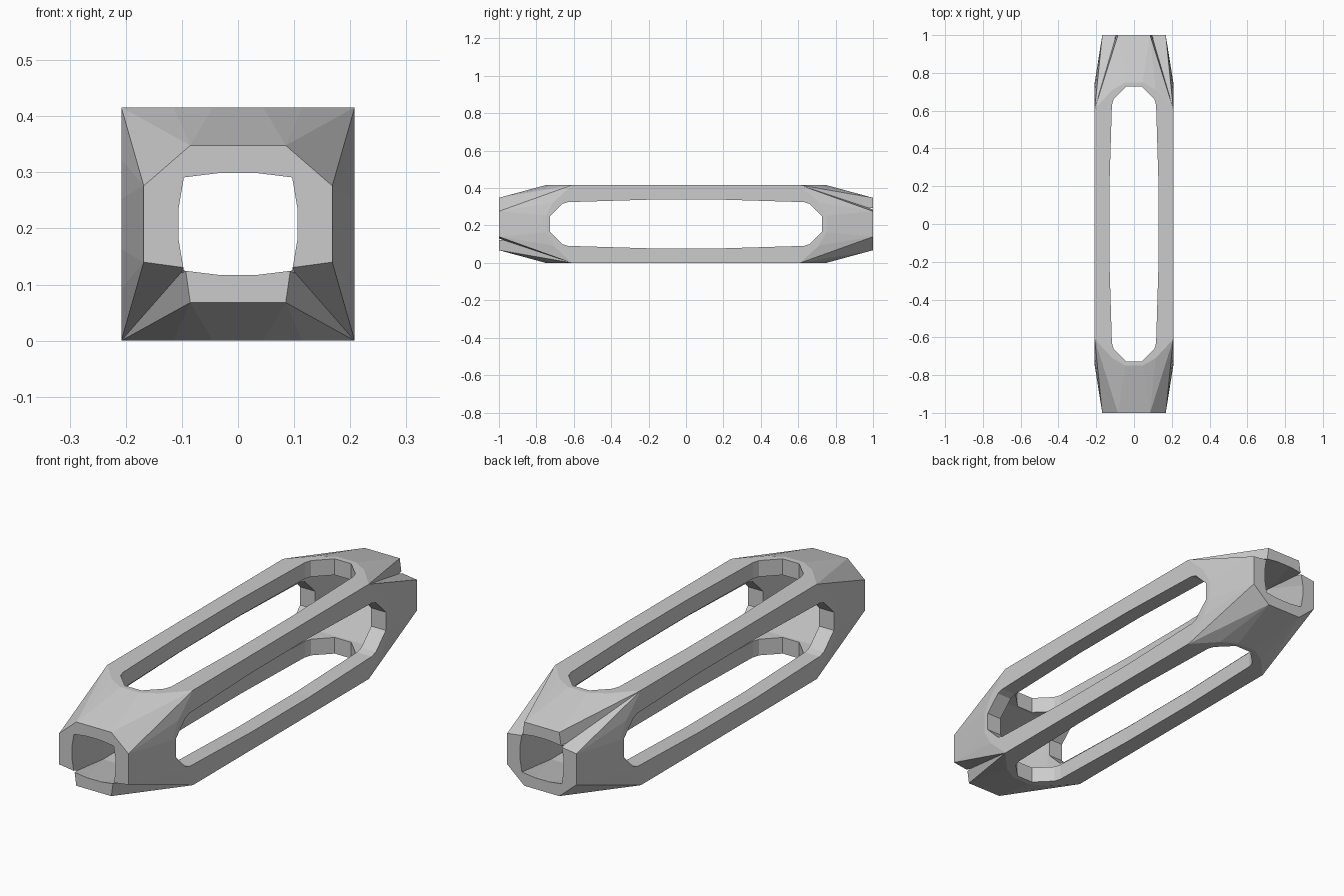
import bpy, bmesh
from mathutils import Vector

if "Cube" in bpy.data.objects:
    bpy.data.objects.remove(bpy.data.objects["Cube"])

ZC = 0.208   # centre height
H = 0.208    # half width of the square section


def hull(name, pts, cutter=False):
    """Convex solid from a few points given around the long axis."""
    bm = bmesh.new()
    for p in pts:
        bm.verts.new(p)
    res = bmesh.ops.convex_hull(bm, input=bm.verts)
    loose = [v for v in bm.verts if not v.link_faces]
    bmesh.ops.delete(bm, geom=loose, context='VERTS')
    bmesh.ops.dissolve_limit(bm, angle_limit=0.002, verts=bm.verts, edges=bm.edges)
    bmesh.ops.recalc_face_normals(bm, faces=bm.faces)
    me = bpy.data.meshes.new(name)
    bm.to_mesh(me)
    bm.free()
    ob = bpy.data.objects.new(name, me)
    bpy.context.collection.objects.link(ob)
    ob.location.z = ZC
    ob.hide_render = cutter
    return ob


def signs(pts):
    """Mirror points through all three planes."""
    return list({(x * a, y * b, z * c) for x, y, z in pts
                 for a in (1, -1) for b in (1, -1) for c in (1, -1)})


# Outer body: square bar with faceted ends tapering to an octagon
body = hull("turnbuckle_body", signs([
    (H, 0.61, H),
    (0.115, 0.71, H), (0.045, 0.75, H),
    (H, 0.71, 0.115), (H, 0.75, 0.045),
    (0.085, 1, 0.14), (0.168, 1, 0.068)]))

cutters = []

# Bore: small bulged opening at the ends widening into a square cavity
cutters.append(hull("bore_cutter", signs([
    (0.095, 1.01, 0.081), (0.03, 1.01, 0.089), (0.105, 1.01, 0.022),
    (0.137, 0.74, 0.137)]), True))

# Long slots through top/bottom and through the sides
outline = [(0.13, 0.2), (0.117, 0.63), (0.108, 0.66), (0.04, 0.728)]
cutters.append(hull("vertical_slot_cutter",
                    signs([(w, y, 0.4) for w, y in outline]), True))
cutters.append(hull("side_slot_cutter",
                    signs([(0.4, y, w) for w, y in outline]), True))

# Corner notches: lower corners at the front end, upper corners at the back
for end in (-1, 1):
    for side in (-1, 1):
        c = Vector((H, 0.61, H))
        rim = [Vector((0.168, 1, 0.068)), Vector((0.085, 1, 0.14)),
               Vector((0.094, 1, 0.078))]
        pts = [c + (p - c) * 1.03 for p in rim] + [c, Vector((0.3, 1.05, 0.3))]
        pts = [(p.x * side, p.y * end, p.z * end) for p in pts]
        cutters.append(hull("notch_cutter", pts, True))

for c in cutters:
    m = body.modifiers.new(c.name, 'BOOLEAN')
    m.operation = 'DIFFERENCE'
    m.solver = 'EXACT'
    m.object = c

# Bake the cuts and drop the helpers
bpy.context.view_layer.update()
dg = bpy.context.evaluated_depsgraph_get()
mesh = bpy.data.meshes.new_from_object(body.evaluated_get(dg))
body.modifiers.clear()
body.data = mesh
for c in cutters:
    bpy.data.objects.remove(c)
